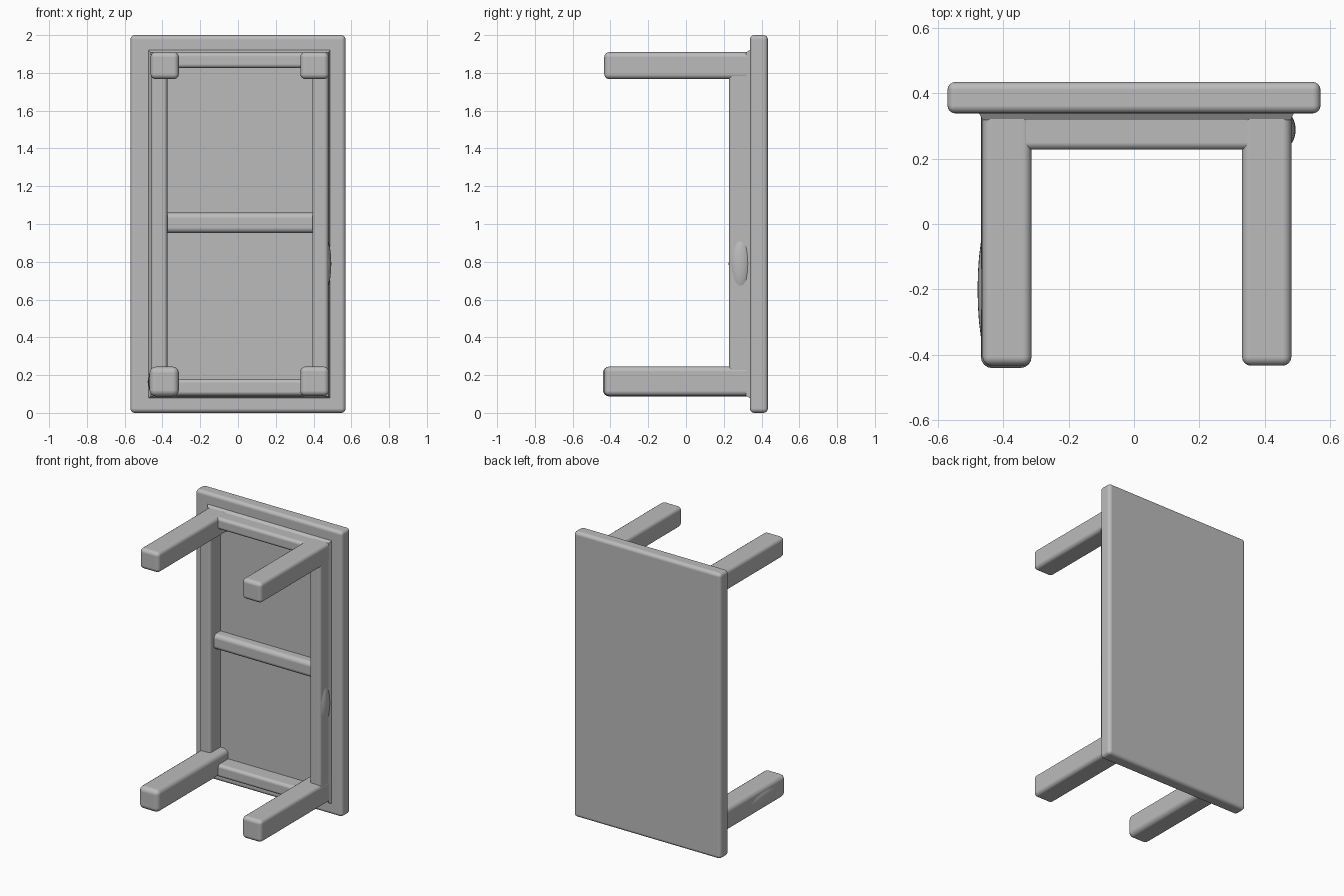
import bpy, bmesh
from mathutils import Vector

cube = bpy.data.objects.get("Cube")
if cube:
    bpy.data.objects.remove(cube, do_unlink=True)

# Single plain grey
grey = bpy.data.materials.new("plain grey")
grey.use_nodes = True
colour = (0.5, 0.5, 0.5, 1)
grey.diffuse_color = colour
grey.node_tree.nodes["Principled BSDF"].inputs["Base Color"].default_value = colour

BACK, ENDS_X, ENDS_Z = Vector((0, 1, 0)), Vector((1, 0, 0)), Vector((0, 0, 1))


def finish(obj):
    obj.data.materials.append(grey)
    for face in obj.data.polygons:
        face.use_smooth = True


def box(name, x, y, z, radius, ends=None, open_back=True):
    """Rounded box spanning the (min, max) pairs x, y and z.
    Faces buried in a neighbouring part (the back, the two ends) are left open."""
    lo, hi = Vector((x[0], y[0], z[0])), Vector((x[1], y[1], z[1]))
    mesh = bpy.data.meshes.new(name)
    bm = bmesh.new()
    bmesh.ops.create_cube(bm, size=1)
    for v in bm.verts:
        v.co = (lo + hi) / 2 + v.co * (hi - lo)
    bm.normal_update()
    buried = [f for f in bm.faces
              if (open_back and f.normal.dot(BACK) > 0.9)
              or (ends and abs(f.normal.dot(ends)) > 0.9)]
    bmesh.ops.delete(bm, geom=buried, context='FACES')
    bm.to_mesh(mesh)
    bm.free()
    obj = bpy.data.objects.new(name, mesh)
    bpy.context.collection.objects.link(obj)
    finish(obj)
    # Rounded edges, with the broad faces kept flat in shading
    bevel = obj.modifiers.new("rounding", 'BEVEL')
    bevel.width = radius
    bevel.segments = 4
    bevel.limit_method = 'NONE'
    bevel.harden_normals = True


def collar(name, front, back):
    """Flared band joining two rectangles given as (x0, x1, z0, z1, y)."""
    mesh = bpy.data.meshes.new(name)
    bm = bmesh.new()
    loops = [[bm.verts.new(p) for p in ((x0, y, z0), (x1, y, z0), (x1, y, z1), (x0, y, z1))]
             for x0, x1, z0, z1, y in (front, back)]
    for i in range(4):
        j = (i + 1) % 4
        bm.faces.new((loops[0][i], loops[1][i], loops[1][j], loops[0][j]))
    bmesh.ops.recalc_face_normals(bm, faces=bm.faces[:])
    if sum(f.normal.dot(f.calc_center_median() - Vector((0, 0.33, 1))) for f in bm.faces) < 0:
        bmesh.ops.reverse_faces(bm, faces=bm.faces[:])
    bm.to_mesh(mesh)
    bm.free()
    mesh.materials.append(grey)
    bpy.context.collection.objects.link(bpy.data.objects.new(name, mesh))


def swelling(name, centre, radii):
    """Soft worn lump half sunk into a part."""
    bpy.ops.mesh.primitive_uv_sphere_add(segments=24, ring_count=12, radius=1,
                                         location=centre)
    obj = bpy.context.object
    obj.name = name
    obj.scale = radii
    finish(obj)


# Table top, standing on its short edge
UNDERSIDE = 0.338
box("table_top", (-0.57, 0.57), (UNDERSIDE, 0.434), (0.0, 2.0), 0.024, open_back=False)

# Four legs pointing forward; the lower right one is a little thicker
LEFT, RIGHT = (0.33, 0.481), (-0.463, -0.313)
LOWER, UPPER = (0.09, 0.245), (1.767, 1.91)
LEG_Y = (-0.433, UNDERSIDE)
box("lower_left_leg", LEFT, LEG_Y, LOWER, 0.027)
box("upper_left_leg", LEFT, LEG_Y, UPPER, 0.027)
box("upper_right_leg", RIGHT, LEG_Y, UPPER, 0.027)
box("lower_right_leg", (-0.468, -0.313), (-0.44, UNDERSIDE), (0.087, 0.245), 0.034)

# Frame rails under the top, running between the legs
RAIL_Y = (0.227, UNDERSIDE)
box("right_rail", (-0.461, -0.374), RAIL_Y, (0.2, 1.8), 0.02, ENDS_Z)
box("left_rail", (0.394, 0.479), RAIL_Y, (0.2, 1.8), 0.022, ENDS_Z)
box("lower_rail", (-0.36, 0.38), RAIL_Y, (0.091, 0.179), 0.022, ENDS_X)
box("upper_rail", (-0.36, 0.38), RAIL_Y, (1.825, 1.908), 0.022, ENDS_X)

# Middle crossbar, set back from the rails
box("crossbar", (-0.385, 0.405), (0.268, UNDERSIDE), (0.952, 1.06), 0.03, ENDS_X)

# Flare where the frame meets the top
collar("frame_flare", (-0.461, 0.479, 0.09, 1.908, 0.318),
       (-0.474, 0.488, 0.078, 1.921, UNDERSIDE))

# Worn lumps on the left rail and the lower right leg
swelling("rail_swelling", (0.448, 0.288, 0.79), (0.046, 0.062, 0.16))
swelling("leg_swelling", (-0.445, -0.2, 0.165), (0.033, 0.2, 0.065))
